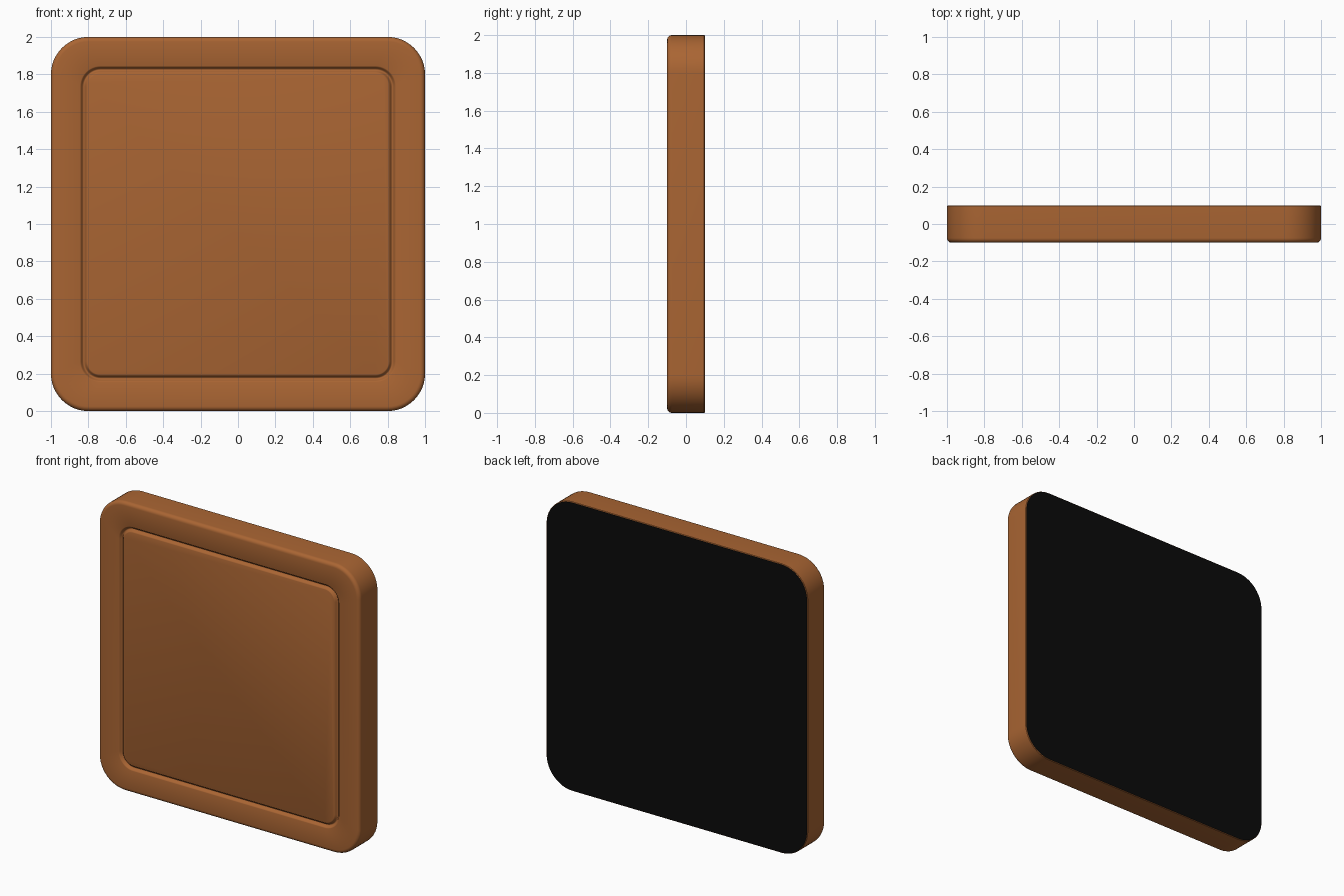
import bpy, bmesh, math

if "Cube" in bpy.data.objects:
    bpy.data.objects.remove(bpy.data.objects["Cube"])


def material(name, rgb):
    m = bpy.data.materials.new(name)
    m.diffuse_color = (*rgb, 1)
    m.use_nodes = True
    m.node_tree.nodes["Principled BSDF"].inputs["Base Color"].default_value = m.diffuse_color
    return m


brown = material("warm brown", (0.40, 0.13, 0.033))
black = material("black backing", (0.003, 0.003, 0.003))


def ring(bm, half, radius, y, steps=12):
    """Rounded square outline in the XZ plane, centred on z = 1."""
    verts = []
    c = half - radius
    for q, (sx, sz) in enumerate([(1, 1), (-1, 1), (-1, -1), (1, -1)]):
        for i in range(steps + 1):
            a = math.pi / 2 * (q + i / steps)
            verts.append(bm.verts.new((sx * c + radius * math.cos(a), y,
                                       1 + sz * c + radius * math.sin(a))))
    return verts


# Cross-section from back to front: (half size, depth)
profile = [(0.996, 0.1), (1.0, 0.096)]
# Rounded front edge
for i in range(7):
    a = math.pi / 2 * i / 6
    profile.append((0.975 + 0.025 * math.cos(a), -0.075 - 0.025 * math.sin(a)))
# Soft groove between frame and panel
for i in range(13):
    t = i / 12
    profile.append((0.845 - 0.04 * t, -0.1 + 0.009 * (1 - math.cos(2 * math.pi * t))))

# Tile body: loft of concentric rounded squares
bm = bmesh.new()
rings = []
for half, y in profile:
    radius = half - 0.8 if half > 0.9 else half - 0.735
    rings.append(ring(bm, half, radius, y))
for r0, r1 in zip(rings, rings[1:]):
    n = len(r0)
    for i in range(n):
        j = (i + 1) % n
        bm.faces.new((r0[i], r0[j], r1[j], r1[i]))
back = bm.faces.new(rings[0])
bm.faces.new(rings[-1])
bmesh.ops.recalc_face_normals(bm, faces=bm.faces)
back.material_index = 1

mesh = bpy.data.meshes.new("tile")
bm.to_mesh(mesh)
bm.free()
mesh.materials.append(brown)
mesh.materials.append(black)
tile = bpy.data.objects.new("tile", mesh)
bpy.context.collection.objects.link(tile)

bpy.context.view_layer.objects.active = tile
tile.select_set(True)
bpy.ops.object.shade_smooth_by_angle(angle=math.radians(40))
